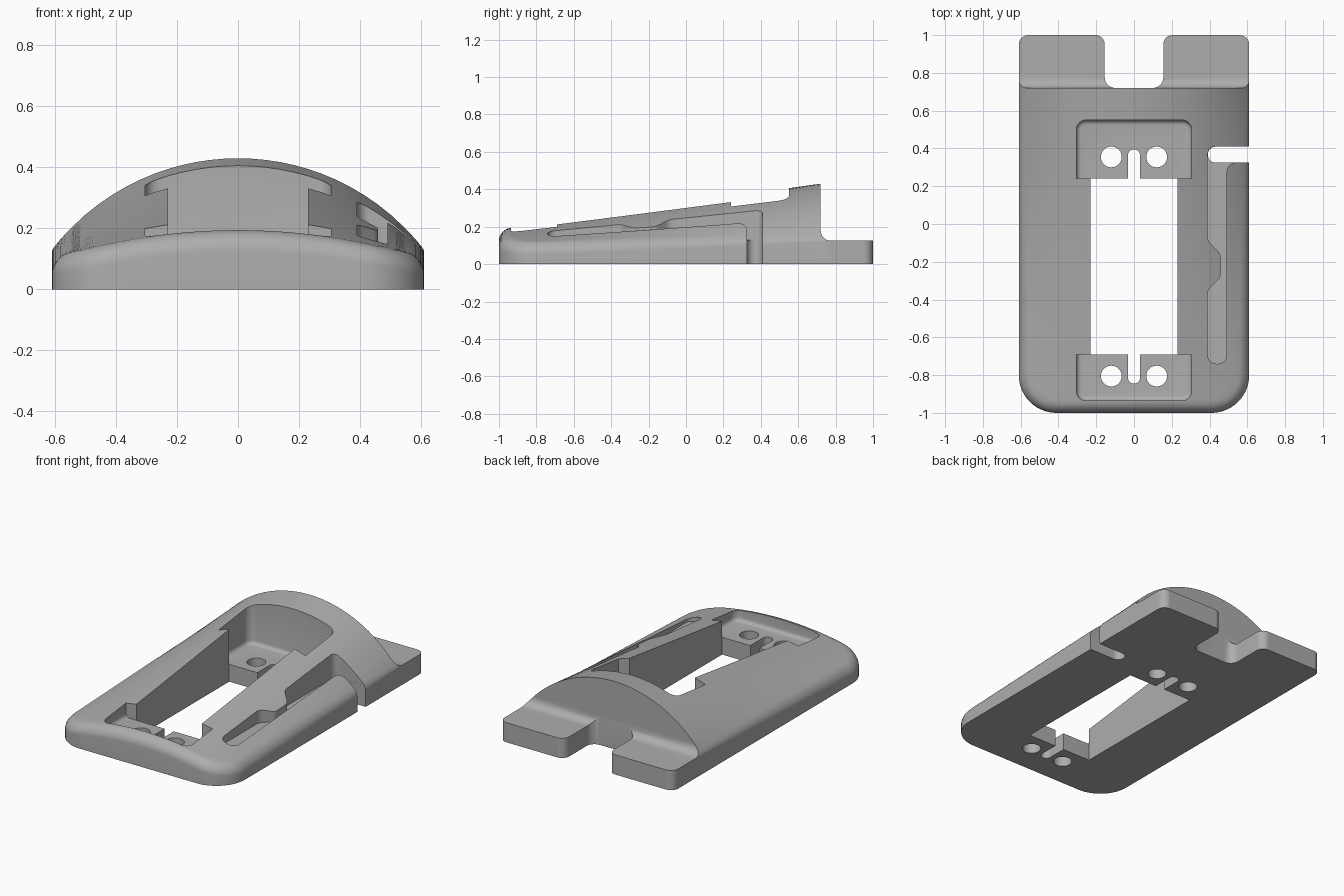
import bpy, bmesh, math
from mathutils import Vector

if "Cube" in bpy.data.objects:
    bpy.data.objects.remove(bpy.data.objects["Cube"], do_unlink=True)

HALF_W = 0.61
FRONT_R, BACK_R = 0.2, 0.05
STEP_Y, TAB_Z, FLOOR_Z = 0.72, 0.125, 0.11


def make_object(name, bm):
    bmesh.ops.recalc_face_normals(bm, faces=bm.faces)
    mesh = bpy.data.meshes.new(name)
    bm.to_mesh(mesh)
    bm.free()
    obj = bpy.data.objects.new(name, mesh)
    bpy.context.collection.objects.link(obj)
    return obj


def rounded(corners, steps=7):
    """Polygon outline from (a, b, radius) corners."""
    out = []
    n = len(corners)
    for i, (a, b, r) in enumerate(corners):
        p = Vector((a, b, 0))
        if r == 0:
            out.append(p)
            continue
        u = (Vector((*corners[i - 1][:2], 0)) - p).normalized()
        v = (Vector((*corners[(i + 1) % n][:2], 0)) - p).normalized()
        half = u.angle(v) / 2
        c = p + (u + v).normalized() * (r / math.sin(half))
        t = r / math.tan(half)
        start, end = (p + u * t - c).normalized(), (p + v * t - c).normalized()
        out += [c + start.slerp(end, k / steps).normalized() * r for k in range(steps + 1)]
    return out


def prism(name, corners, lo, hi, along_x=False, fillet=None):
    """Extruded outline; fillet = (width, open side y) rounds the floor edges."""
    bm = bmesh.new()
    pts = rounded(corners)
    rings = []
    for h in (lo, hi):
        rings.append([bm.verts.new((h, p.x, p.y) if along_x else (p.x, p.y, h)) for p in pts])
    low, high = rings
    bm.faces.new(low)
    bm.faces.new(high)
    for i in range(len(pts)):
        bm.faces.new((low[i - 1], low[i], high[i], high[i - 1]))
    bmesh.ops.recalc_face_normals(bm, faces=bm.faces)
    if fillet:
        width, open_y = fillet
        edges = [e for e in bm.edges if all(abs(v.co.z - lo) < 1e-5 for v in e.verts)
                 and any(abs(v.co.y - open_y) > 1e-4 for v in e.verts)]
        bmesh.ops.bevel(bm, geom=edges, offset=width, segments=4, profile=0.5, affect='EDGES')
    return make_object(name, bm)


def box(x0, x1, y0, y1, r=0.0):
    return [(x0, y0, r), (x1, y0, r), (x1, y1, r), (x0, y1, r)]


# --- Crowned wedge body ---
def half_width(y):
    for depth, r in ((y + 1, FRONT_R), (1 - y, BACK_R)):
        if depth < r:
            return HALF_W - r + math.sqrt(max(0, r * r - (r - depth) ** 2))
    return HALF_W


def edge_distance(x, y):
    qx, qy = abs(x) - (HALF_W - FRONT_R), (FRONT_R - 1) - y
    return FRONT_R - math.hypot(max(qx, 0), max(qy, 0)) - min(max(qx, qy), 0)


def top_height(x, y):
    t = (y + 1) / 1.72
    centre = 0.185 + 0.245 * t
    edge = 0.1 + 0.03 * t
    sag = centre - edge
    R = (sag * sag + HALF_W ** 2) / (2 * sag)
    z = centre - R + math.sqrt(R * R - x * x)
    r = max(0.06 - 0.05 * t, 0.008)
    d = max(edge_distance(x, y), 0)
    if d < r and y < STEP_Y:
        z += math.sqrt(max(0, r * r - (r - d) ** 2)) - r
    return z


N = 14
rows = [-1 + FRONT_R * (1 - math.cos(math.pi / 2 * k / N)) for k in range(N)]
rows += [-0.8 + 1.75 * k / 30 for k in range(30)]
rows += [1 - BACK_R * (1 - math.sin(math.pi / 2 * k / 6)) for k in range(7)]
outer = [0.06 * (1 - math.cos(math.pi / 2 * k / 8)) for k in range(9)]

bm = bmesh.new()
tops, bottoms = [], []
for y in rows:
    w = half_width(y)
    right = [w - o for o in outer]
    xs = [-x for x in right] + [(w - 0.06) * (k / 12 - 1) for k in range(1, 24)] + right[::-1]
    tops.append([bm.verts.new((x, y, top_height(x, y))) for x in xs])
    bottoms.append([bm.verts.new((x, y, 0)) for x in xs])
cols = len(tops[0])
for j in range(len(rows) - 1):
    for grid in (tops, bottoms):
        for i in range(cols - 1):
            bm.faces.new((grid[j][i], grid[j][i + 1], grid[j + 1][i + 1], grid[j + 1][i]))
    for i in (0, cols - 1):
        bm.faces.new((tops[j][i], tops[j + 1][i], bottoms[j + 1][i], bottoms[j][i]))
for j in (0, len(rows) - 1):
    for i in range(cols - 1):
        bm.faces.new((tops[j][i], tops[j][i + 1], bottoms[j][i + 1], bottoms[j][i]))
body = make_object("wedge_body", bm)

# --- Cutters ---
cutters = [
    # rear step that leaves the two low tabs
    prism("tab_step", [(STEP_Y, 0.8, 0), (STEP_Y, TAB_Z, 0.055), (1.2, TAB_Z, 0), (1.2, 0.8, 0)],
          -1, 1, along_x=True),
    # gap between the tabs
    prism("tab_gap", [(-0.155, 0.7205, 0.055), (0.155, 0.7205, 0.055), (0.155, 1.0002, 0.05),
                      (0.4, 1.0002, 0), (0.4, 1.2, 0), (-0.4, 1.2, 0), (-0.4, 1.0002, 0),
                      (-0.155, 1.0002, 0.05)], -0.1, 0.9),
    # recessed pockets at both ends of the opening
    prism("rear_pocket", [(-0.305, 0.24, 0), (0.305, 0.24, 0), (0.305, 0.55, 0.05),
                          (-0.305, 0.55, 0.05)], FLOOR_Z, 0.9, fillet=(0.025, 0.24)),
    prism("front_pocket", [(-0.305, -0.935, 0.05), (0.305, -0.935, 0.05), (0.305, -0.69, 0),
                           (-0.305, -0.69, 0)], FLOOR_Z, 0.9, fillet=(0.025, -0.69)),
    # central through opening
    prism("opening", box(-0.23, 0.23, -0.6905, 0.2405), -0.1, 0.95),
    # side channel with a retaining bump, and its through notch
    prism("side_channel", [(0.39, -0.74, 0.045), (0.49, -0.74, 0.045), (0.49, 0.325, 0.05),
                           (0.8, 0.325, 0), (0.8, 0.41, 0), (0.39, 0.41, 0.04),
                           (0.39, -0.09, 0.06), (0.46, -0.16, 0.05), (0.46, -0.28, 0.05),
                           (0.39, -0.35, 0.06)], 0.13, 0.9),
    prism("side_notch", [(0.391, 0.3255, 0.041), (0.81, 0.3255, 0), (0.81, 0.4095, 0),
                         (0.391, 0.4095, 0.041)], -0.1, 0.2),
    # key slots
    prism("rear_key_slot", [(-0.032, 0.1, 0), (0.032, 0.1, 0), (0.032, 0.395, 0.031),
                            (-0.032, 0.395, 0.031)], -0.1, 0.2),
    prism("front_key_slot", [(-0.032, -0.845, 0.031), (0.032, -0.845, 0.031), (0.032, -0.6, 0),
                             (-0.032, -0.6, 0)], -0.1, 0.2),
]
# screw holes
for y in (0.355, -0.805):
    for x in (-0.12, 0.12):
        r = 0.055
        cutters.append(prism("screw_hole", box(x - r, x + r, y - r, y + r, r * 0.99), -0.1, 0.2))

for cutter in cutters:
    cutter.hide_render = True
    mod = body.modifiers.new(cutter.name, 'BOOLEAN')
    mod.operation = 'DIFFERENCE'
    mod.solver = 'EXACT'
    mod.object = cutter

# bake the cuts and drop the helpers
bpy.context.view_layer.update()
baked = bpy.data.meshes.new_from_object(body.evaluated_get(bpy.context.evaluated_depsgraph_get()))
body.modifiers.clear()
body.data = baked
for cutter in cutters:
    bpy.data.objects.remove(cutter, do_unlink=True)

# --- Colour and shading ---
grey = bpy.data.materials.new("plain_grey")
grey.use_nodes = True
colour = (0.42, 0.42, 0.42, 1)
grey.diffuse_color = colour
grey.node_tree.nodes["Principled BSDF"].inputs["Base Color"].default_value = colour
body.data.materials.clear()
body.data.materials.append(grey)
bpy.ops.object.select_all(action='DESELECT')
body.select_set(True)
bpy.context.view_layer.objects.active = body
bpy.ops.object.shade_smooth_by_angle(angle=math.radians(32))
